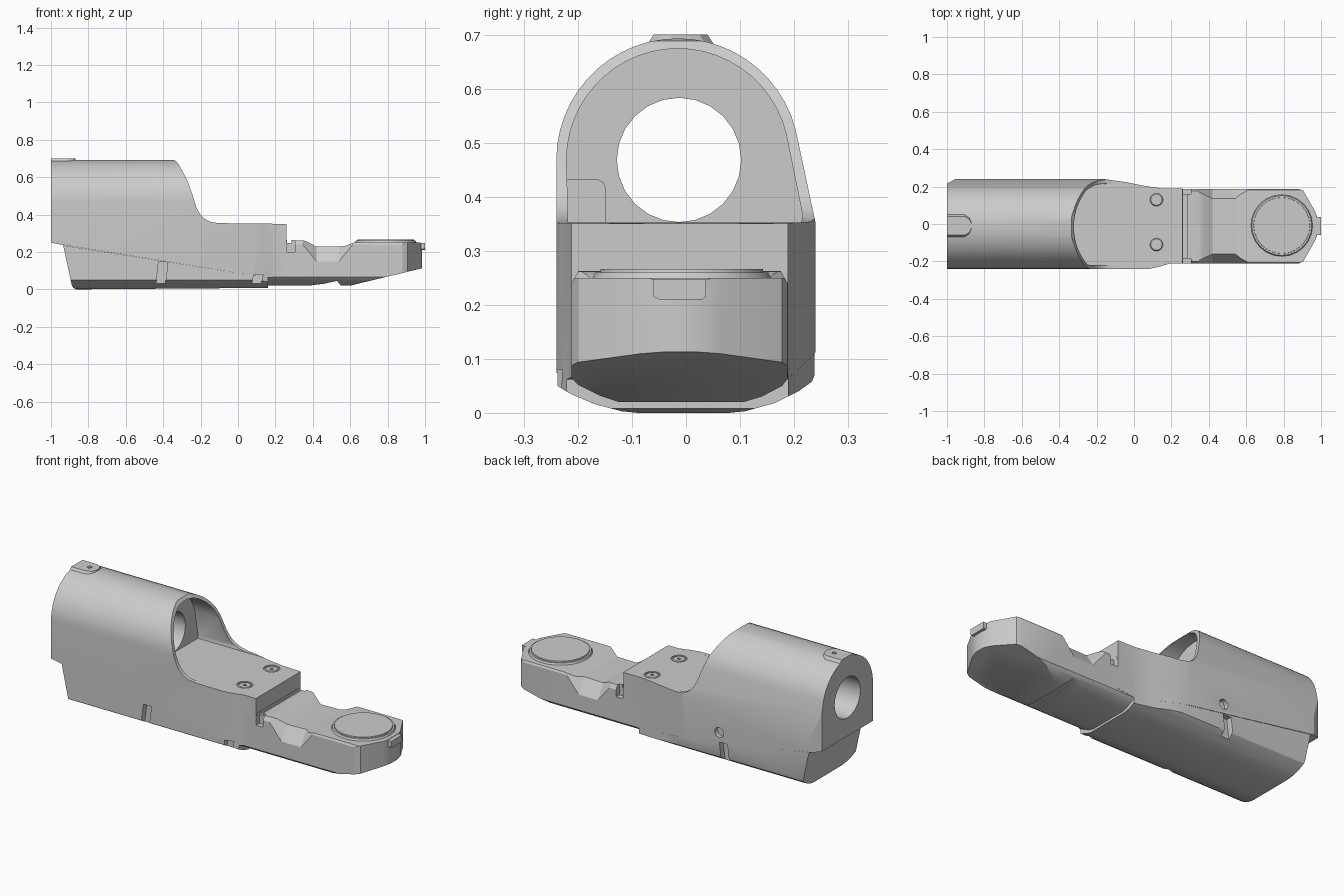
import bpy, bmesh
from math import sin, cos, radians, pi
from mathutils import Matrix, Vector

if "Cube" in bpy.data.objects:
    bpy.data.objects.remove(bpy.data.objects["Cube"])


def make(name, bm):
    bmesh.ops.recalc_face_normals(bm, faces=bm.faces)
    me = bpy.data.meshes.new(name)
    bm.to_mesh(me)
    bm.free()
    ob = bpy.data.objects.new(name, me)
    bpy.context.collection.objects.link(ob)
    return ob


def prism(name, axis, pts, lo, hi):
    """Extrude a 2D outline along an axis: x takes (y,z), y takes (x,z), z takes (x,y)."""
    def co(p, t):
        return {'x': (t, p[0], p[1]), 'y': (p[0], t, p[1]), 'z': (p[0], p[1], t)}[axis]
    bm = bmesh.new()
    a = [bm.verts.new(co(p, lo)) for p in pts]
    b = [bm.verts.new(co(p, hi)) for p in pts]
    bm.faces.new(a)
    bm.faces.new(b[::-1])
    n = len(pts)
    for i in range(n):
        bm.faces.new((a[i], a[(i + 1) % n], b[(i + 1) % n], b[i]))
    return make(name, bm)


def box(name, x, y, z):
    return prism(name, 'z', [(x[0], y[0]), (x[1], y[0]), (x[1], y[1]), (x[0], y[1])], *z)


def cone(name, axis, c, r1, r2, depth, seg=32):
    bm = bmesh.new()
    rot = {'x': Matrix.Rotation(pi / 2, 4, 'Y'), 'y': Matrix.Rotation(-pi / 2, 4, 'X'),
           'z': Matrix.Identity(4)}[axis]
    bmesh.ops.create_cone(bm, cap_ends=True, segments=seg, radius1=r1, radius2=r2, depth=depth,
                          matrix=Matrix.Translation(c) @ rot)
    return make(name, bm)


def hull(name, pts):
    bm = bmesh.new()
    for p in pts:
        bm.verts.new(p)
    bmesh.ops.convex_hull(bm, input=bm.verts)
    return make(name, bm)


def boolean(ob, tool, op='DIFFERENCE'):
    m = ob.modifiers.new('b', 'BOOLEAN')
    m.operation, m.solver, m.object = op, 'EXACT', tool
    dg = bpy.context.evaluated_depsgraph_get()
    me = bpy.data.meshes.new_from_object(ob.evaluated_get(dg))
    ob.modifiers.clear()
    ob.data = me
    bpy.data.objects.remove(tool)


def carve(name, profile, section, plan):
    """Solid that matches a side profile, a cross-section and a plan outline."""
    ob = prism(name, 'y', profile, -0.5, 0.5)
    boolean(ob, prism('cutter', 'x', section, -1.2, 1.2), 'INTERSECT')
    boolean(ob, prism('cutter', 'z', plan, -0.2, 1), 'INTERSECT')
    return ob


def smooth(ob, deg=25):
    ob.data.polygons.foreach_set('use_smooth', [True] * len(ob.data.polygons))
    ob.data.set_sharp_from_angle(angle=radians(deg))


def arc(cy, cz, r, a0, a1, n):
    return [(cy + r * cos(radians(a0 + (a1 - a0) * i / n)),
             cz + r * sin(radians(a0 + (a1 - a0) * i / n))) for i in range(n + 1)]


# Arched body section and its plan outline
section = [(-0.24, 0.05), (-0.215, 0.035), (-0.17, 0.016), (-0.12, 0.003), (-0.09, 0), (0.08, 0),
           (0.11, 0.003), (0.165, 0.018), (0.21, 0.04), (0.235, 0.058), (0.24, 0.07),
           (0.24, 0.35)] + arc(-0.015, 0.468, 0.225, 14, 180, 24)
plan = [(-1.1, -0.24), (0.08, -0.24), (0.13, -0.23), (0.19, -0.212), (0.3, -0.212),
        (0.3, 0.188), (0.15, 0.19), (0.05, 0.205), (-0.05, 0.225), (-0.18, 0.243),
        (-0.95, 0.243), (-1.02, 0.205), (-1.1, 0.16)]

# Upper case: tube, swept-down shoulder and deck
case = carve('upper_case', [
    (-1, 0.25), (-0.94, 0.238), (0.16, 0.062), (0.26, 0.075), (0.26, 0.35), (-0.1, 0.354),
    (-0.145, 0.36), (-0.18, 0.378), (-0.205, 0.405), (-0.225, 0.445), (-0.245, 0.51),
    (-0.27, 0.58), (-0.295, 0.63), (-0.32, 0.672), (-0.335, 0.688), (-0.35, 0.693), (-1, 0.693)],
    section, plan)
inner = [(-0.218, 0.352), (0.213, 0.352), (0.216, 0.365)] + arc(-0.015, 0.468, 0.206, 14, 180, 24)
boolean(case, prism('cutter', 'x', inner, -0.4, 0.2))
boolean(case, cone('cutter', 'x', (-0.75, -0.013, 0.468), 0.115, 0.115, 1, 24))

# Lower cover, set in slightly along the slanted seam
cover = carve('lower_cover', [
    (-0.935, 0.236), (-0.888, 0.02), (-0.88, 0.007), (-0.865, 0), (0.16, 0.008), (0.16, 0.062)],
    [(y * 0.992, z) for y, z in section], plan)

# Slanted side slots, on both flanks
for s in (-1, 1):
    for x, top in ((-0.41, 0.145), (0.1, 0.08)):
        for part in (case, cover):
            slot = [(x - 0.03, 0.015), (x + 0.02, 0.015), (x + 0.035, top), (x - 0.015, top)]
            boolean(part, prism('cutter', 'y', slot, *sorted((s * 0.205, s * 0.3))))

# Screw recesses in deck and back flank
for y in (0.13, -0.11):
    boolean(case, cone('cutter', 'z', (0.12, y, 0.355), 0.042, 0.042, 0.02, 24))
    boolean(case, cone('cutter', 'z', (0.12, y, 0.34), 0.012, 0.012, 0.05, 12))
boolean(case, cone('cutter', 'y', (-0.375, 0.24, 0.2), 0.028, 0.028, 0.05, 16))
for i, y in enumerate((0.13, -0.11)):
    bm = bmesh.new()
    bmesh.ops.create_cone(bm, cap_ends=True, segments=24, radius1=0.036, radius2=0.03, depth=0.008,
                          matrix=Matrix.Translation((0.12, y, 0.347)))
    screw = make(f'deck_screw_{i + 1}', bm)
    boolean(screw, cone('cutter', 'z', (0.12, y, 0.35), 0.01, 0.01, 0.01, 6))

# Rounded tab on top of the tube
tab = prism('top_tab', 'z', [(-1, -0.06), (-0.905, -0.06), (-0.88, -0.045), (-0.87, -0.025),
                             (-0.87, 0.005), (-0.88, 0.025), (-0.905, 0.04), (-1, 0.04)], 0.66, 0.7)
for v in tab.data.vertices:
    if v.co.z < 0.68:
        v.co.y += 0.025 if v.co.y > -0.01 else -0.025
boolean(tab, cone('cutter', 'z', (-0.92, -0.01, 0.7), 0.012, 0.012, 0.02, 12))

# Small block on the wall inside the arch
prism('inner_block', 'x', [(-0.22, 0.351), (-0.148, 0.351), (-0.148, 0.415), (-0.153, 0.427),
                           (-0.165, 0.433), (-0.22, 0.433)], -0.405, -0.385)

# Head: neck and widened nose, sloping up underneath
head = carve('head', [
    (0.15, 0.02), (0.38, 0.02), (0.46, 0.03), (0.53, 0.045), (0.55, 0.02), (0.6, 0.02),
    (0.985, 0.113), (0.985, 0.24), (0.975, 0.25), (0.62, 0.25), (0.57, 0.231), (0.42, 0.228),
    (0.37, 0.255), (0.35, 0.262), (0.2, 0.264)],
    [(-0.212, 0.065), (-0.2, 0.052), (-0.16, 0.032), (-0.1, 0.012), (0.08, 0.012), (0.14, 0.03),
     (0.178, 0.05), (0.188, 0.063), (0.188, 0.24), (0.172, 0.268), (-0.196, 0.268), (-0.212, 0.24)],
    [(0.1, -0.212), (0.88, -0.212), (0.905, -0.2), (0.97, -0.085), (0.985, -0.04), (0.985, 0.02),
     (0.97, 0.065), (0.905, 0.178), (0.88, 0.188), (0.1, 0.188)])
for s in (-1, 1):
    pts = []
    for x0, x1, y, z in ((0.32, 0.64, 0.2, 0.272), (0.42, 0.54, 0.2, 0.15), (0.42, 0.54, 0.12, 0.272),
                         (0.32, 0.64, 0.26, 0.272), (0.42, 0.54, 0.26, 0.15)):
        pts += [(x0, s * y - 0.012, z), (x1, s * y - 0.012, z)]
    boolean(head, hull('cutter', pts))
    # Notch behind the neck collar
    boolean(head, box('cutter', (0.262, 0.305), sorted((s * 0.172 - 0.012, s * 0.23 - 0.012)), (0.2, 0.3)))
boolean(head, box('cutter', (0.262, 0.285), (-0.3, 0.3), (0.248, 0.3)))

# Round pad on the nose
pad_base = cone('pad_rim', 'z', (0.79, -0.008, 0.252), 0.168, 0.16, 0.016, 24)
pad = cone('nose_pad', 'z', (0.79, -0.008, 0.257), 0.153, 0.15, 0.018, 24)

# Latch at the tip
prism('tip_latch', 'x', [(-0.06, 0.248), (-0.06, 0.215), (-0.05, 0.21), (0.03, 0.21), (0.037, 0.215),
                         (0.037, 0.248)], 0.96, 1.0)

for ob in (case, cover, head, pad, pad_base):
    smooth(ob)
